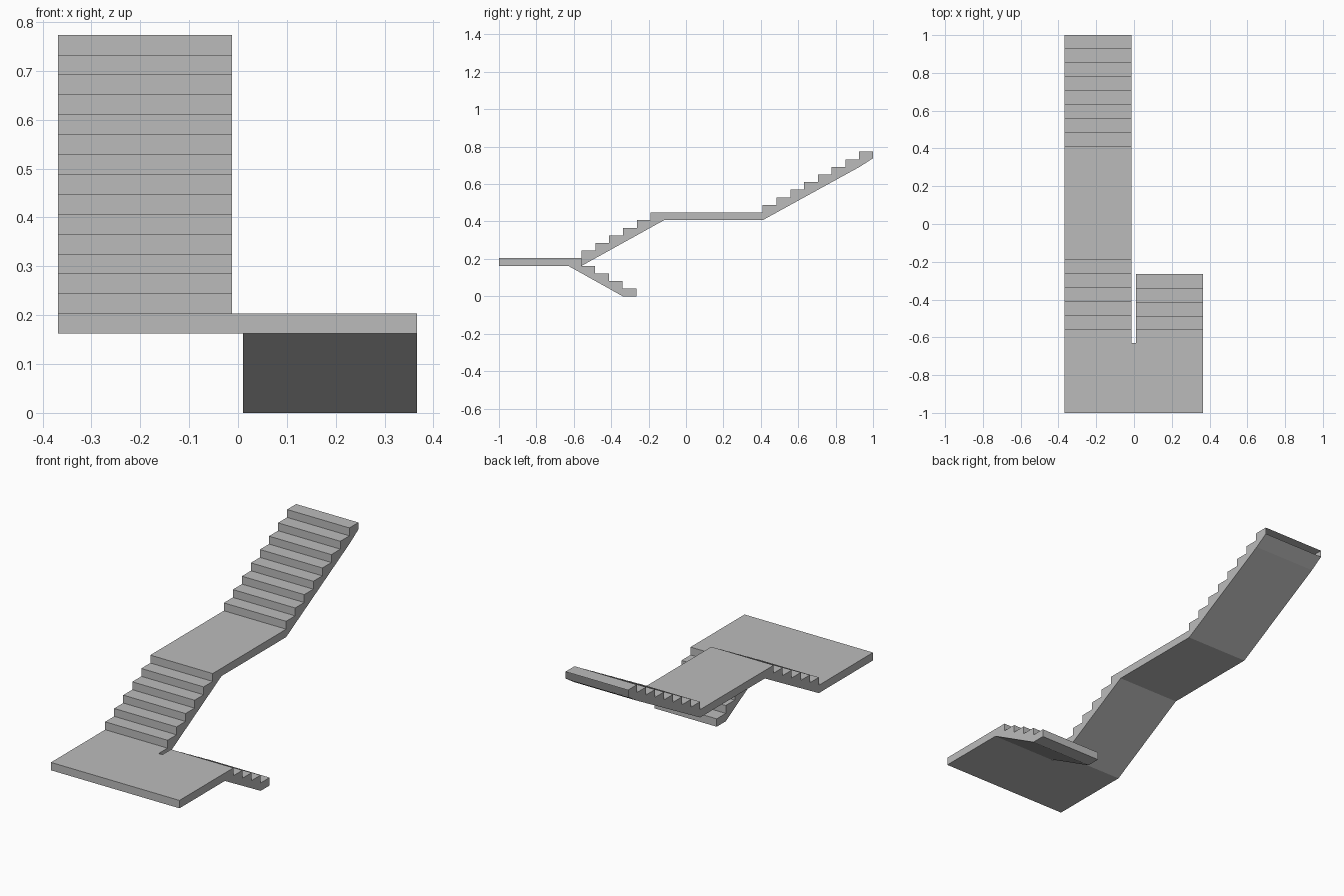
import bpy, bmesh

if "Cube" in bpy.data.objects:
    bpy.data.objects.remove(bpy.data.objects["Cube"])

RISE, TREAD = 0.0407, 0.0737
LEFT, RIGHT, GAP_L, GAP_R = 0.366, -0.368, 0.01, -0.012

concrete = bpy.data.materials.new("concrete_grey")
concrete.use_nodes = True
GREY = (0.5, 0.5, 0.5, 1)
concrete.diffuse_color = GREY
concrete.node_tree.nodes["Principled BSDF"].inputs["Base Color"].default_value = GREY


def extrude_profile(name, profile, x0, x1, open_edge=None):
    """Sweep a closed (y, z) profile along x; open_edge leaves one side unfilled."""
    bm = bmesh.new()
    a = [bm.verts.new((x0, y, z)) for y, z in profile]
    b = [bm.verts.new((x1, y, z)) for y, z in profile]
    n = len(profile)
    bm.faces.new(a)
    bm.faces.new(b[::-1])
    for i in range(n):
        if i != open_edge:
            j = (i + 1) % n
            bm.faces.new((a[j], a[i], b[i], b[j]))
    bmesh.ops.recalc_face_normals(bm, faces=bm.faces)
    mesh = bpy.data.meshes.new(name)
    bm.to_mesh(mesh)
    bm.free()
    mesh.materials.append(concrete)
    obj = bpy.data.objects.new(name, mesh)
    bpy.context.collection.objects.link(obj)
    return obj


def steps(y, z, count, direction=1):
    """Zigzag of risers and treads climbing from (y, z)."""
    points = [(y, z)]
    for i in range(count):
        z += RISE
        points.append((y, z))
        y += TREAD * direction
        points.append((y, z))
    return points


# Wide lower landing
low = 5 * RISE
extrude_profile("lower_landing", [(-1, low - RISE), (-0.63, low - RISE),
                                  (-0.63, low), (-1, low)], RIGHT, LEFT)

# Short flight from the ground up to the lower landing
extrude_profile("lower_flight", steps(-0.265, 0, 5, -1)
                + [(-0.63, low - RISE), (-0.338, 0)], GAP_L, LEFT)

# Middle flight, with the landing strip it starts from
mid = 11 * RISE
extrude_profile("middle_flight", [(-0.63, low - RISE), (-0.63, low)]
                + steps(-0.558, low, 6)
                + [(-0.117, mid - RISE), (-0.558, low - RISE)], RIGHT, GAP_R)

# Upper landing
extrude_profile("upper_landing", [(-0.117, mid - RISE), (0.41, mid - RISE),
                                  (0.41, mid), (-0.117, mid)], RIGHT, GAP_R)

# Upper flight, open at its top end
upper = steps(0.41, mid, 8)
extrude_profile("upper_flight", upper + [(1, 0.738), (0.93, 0.693), (0.41, mid - RISE)],
                RIGHT, GAP_R, open_edge=len(upper) - 1)
